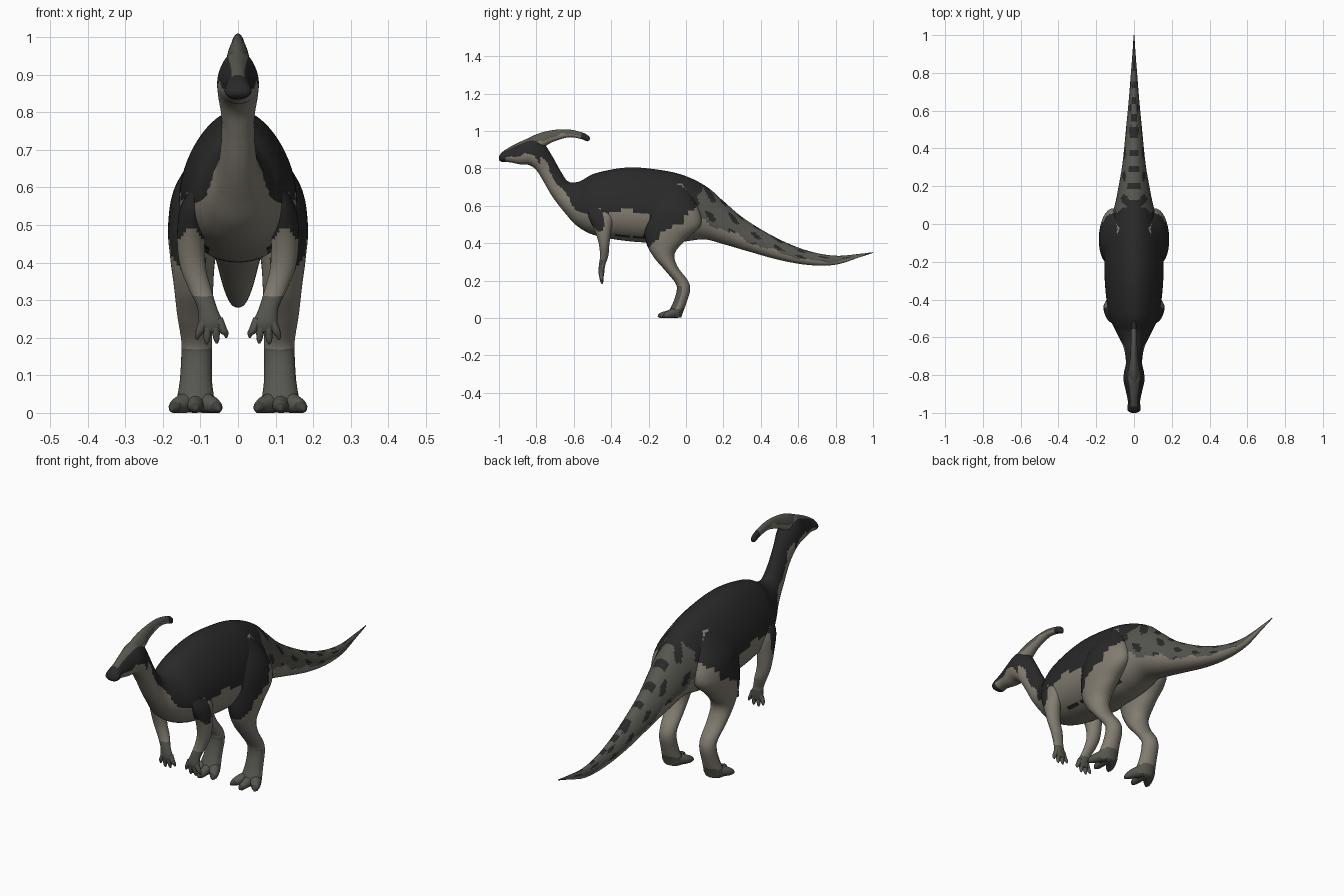
import bpy, bmesh, math
from mathutils import Vector

cube = bpy.data.objects.get("Cube")
if cube:
    bpy.data.objects.remove(cube)

DARK, MID, LIGHT, CLAW = range(4)


def material(name, rgb):
    m = bpy.data.materials.new(name)
    m.use_nodes = True
    m.diffuse_color = (*rgb, 1)
    m.node_tree.nodes["Principled BSDF"].inputs["Base Color"].default_value = (*rgb, 1)
    return m


MATS = [material("charcoal hide", (.022, .022, .022)),
        material("olive grey hide", (.095, .094, .08)),
        material("pale taupe hide", (.225, .205, .165)),
        material("dark claw", (.05, .05, .045))]


def curve_points(stations, steps):
    """Catmull-Rom interpolation through tuples of any length."""
    out, last = [], len(stations) - 1
    for i in range(last):
        a, b = stations[max(i - 1, 0)], stations[i]
        c, d = stations[i + 1], stations[min(i + 2, last)]
        for s in range(steps):
            t = s / steps
            out.append([q + .5 * t * (r - p + t * (2*p - 5*q + 4*r - v + t * (3*(q - r) + v - p)))
                        for p, q, r, v in zip(a, b, c, d)])
    return out + [list(stations[-1])]


def skin(name, rings, rule, mirror=False):
    """Bridge closed rings; rule(point, t) picks the colour, t runs 1 (top/front) to -1."""
    bm = bmesh.new()
    loops = [[bm.verts.new(p) for p in ring] for ring in rings]
    n = len(loops[0])
    for a, b in zip(loops, loops[1:]):
        for j in range(n):
            k = (j + 1) % n
            f = bm.faces.new((a[j], a[k], b[k], b[j]))
            f.material_index = rule(f.calc_center_median(), math.cos((j + .5) * math.tau / n))
    for end in (loops[0], loops[-1]):
        f = bm.faces.new(end)
        f.material_index = rule(f.calc_center_median(), 0)
    bmesh.ops.recalc_face_normals(bm, faces=bm.faces)
    for f in bm.faces:
        f.smooth = True
    me = bpy.data.meshes.new(name)
    bm.to_mesh(me)
    bm.free()
    for m in MATS:
        me.materials.append(m)
    ob = bpy.data.objects.new(name, me)
    bpy.context.collection.objects.link(ob)
    if mirror:
        ob.modifiers.new("other side", 'MIRROR').use_mirror_merge = False
    return ob


def loft(name, stations, rule, peak=0, sides=32, steps=8, mirror=False):
    """Stations: upper y, z, lower y, z, half width, centre x."""
    rings = []
    for ty, tz, by, bz, w, *x in curve_points(stations, steps):
        ring = []
        for j in range(sides):
            c, s = math.cos(j * math.tau / sides), math.sin(j * math.tau / sides)
            f = (1 + c) / 2
            ring.append(((x[0] if x else 0) + max(w, .001) * s * (1 - peak * c),
                         by + (ty - by) * f, max(bz + (tz - bz) * f, 0)))
        rings.append(ring)
    return skin(name, rings, rule, mirror)


def digit(name, path, rule):
    """Round mirrored tube through x, y, z, radius."""
    pts, rings = curve_points(path, 4), []
    for i, (x, y, z, r) in enumerate(pts):
        d = Vector(pts[min(i + 1, len(pts) - 1)][:3]) - Vector(pts[max(i - 1, 0)][:3])
        side = d.cross(Vector((.1, .3, 1)) if abs(d.z) < abs(d.y) else Vector((0, 1, 0))).normalized()
        up = side.cross(d).normalized()
        ring = []
        for j in range(12):
            a = j * math.tau / 12
            p = Vector((x, y, z)) + r * (side * math.cos(a) + up * math.sin(a))
            p.z = max(p.z, 0)
            ring.append(p)
        rings.append(ring)
    return skin(name, rings, rule, True)


# Colour rules
def wave(v, rate, size):
    return size * math.sin(v * rate) + size * .5 * math.sin(v * rate * 2.3 + 1)


def body_rule(p, t):
    y, z = p.y, p.z
    if y < -.78:                                   # face
        if y < -.965:
            return DARK
        if t < -.25 + wave(y, 50, .1):
            return LIGHT
        return MID if t > .75 else DARK
    if y < -.62:                                   # neck
        return DARK if t > .1 + wave(z, 40, .12) else LIGHT
    if y > .03 + (z - .55) * .45 + wave(z, 45, .015):   # rump and tail
        if t < -.3 + wave(y, 30, .12):
            return LIGHT
        bars = math.sin(y * 70) > .35 and t > .82
        spots = math.sin(y * 52 + 1) + math.sin(t * 8 + y * 14) > 1.15
        return DARK if bars or spots else MID
    if y < -.47:                                   # chest
        return LIGHT if t < -.1 - (y + .62) * 3.2 + wave(z, 50, .08) else DARK
    if y < -.2 and .44 + wave(y, 50, .007) < z < .575 + wave(y, 35, .014):
        return LIGHT                               # flank patch
    return LIGHT if t < -.88 else DARK


def crest_rule(p, t):
    if p.y > -.56:
        return DARK
    return MID if t > -.1 + wave(p.y, 45, .15) else LIGHT


def leg_rule(p, t):
    if p.z < .05 or (p.z < .17 and t > .1):
        return MID
    edge = .4 + (p.y + .19) * .75 + wave(p.y, 45, .015)
    if p.z > edge and p.x > .09:
        return DARK if p.y < .03 + (p.z - .55) * .45 else MID
    return LIGHT


def arm_rule(p, t):
    if p.z > .47 + wave(p.y, 60, .012) and p.y < -.44:
        return DARK
    return MID if p.z < .27 or (p.z < .31 and t > 0) else LIGHT


# Head, neck, trunk and tail in one skin
loft("body", [
    (-1.0, .862, -1.0, .845, .012), (-.985, .885, -.985, .835, .034),
    (-.94, .915, -.94, .832, .032), (-.88, .945, -.89, .822, .042),
    (-.82, .965, -.84, .818, .054), (-.765, .94, -.80, .79, .052),
    (-.715, .865, -.765, .735, .043), (-.67, .785, -.715, .65, .045),
    (-.63, .73, -.65, .565, .058), (-.57, .73, -.58, .49, .09),
    (-.48, .775, -.48, .44, .13), (-.3, .805, -.3, .41, .152),
    (-.1, .785, -.1, .4, .15), (.02, .75, 0, .41, .125),
    (.12, .695, .1, .42, .098), (.2, .625, .2, .395, .08),
    (.32, .525, .32, .36, .06), (.5, .42, .5, .31, .042),
    (.66, .357, .66, .283, .027), (.8, .333, .8, .285, .016),
    (.92, .342, .92, .322, .007), (1.0, .352, 1.0, .348, .002)],
    body_rule, peak=.2, sides=56, steps=12)

# Swept-back head crest
loft("crest", [
    (-.92, .92, -.9, .88, .015), (-.8, .982, -.79, .9, .03),
    (-.7, 1.006, -.71, .942, .02), (-.62, 1.007, -.625, .966, .016),
    (-.55, .99, -.557, .956, .014), (-.522, .974, -.53, .945, .012),
    (-.512, .962, -.516, .95, .004)], crest_rule, peak=.25)

# Hind legs
loft("hind_leg", [
    (-.13, .72, -.01, .72, .03, .06), (-.2, .61, .06, .6, .066, .1),
    (-.222, .5, .08, .5, .073, .113), (-.212, .4, .0, .42, .06, .12),
    (-.17, .322, -.06, .345, .052, .118), (-.108, .25, -.045, .275, .047, .115),
    (-.056, .185, .01, .2, .041, .11), (-.05, .145, .022, .15, .041, .11),
    (-.068, .085, .004, .085, .043, .112), (-.09, .035, -.018, .025, .05, .113),
    (-.09, .005, -.025, .002, .045, .113)], leg_rule, peak=-.05, mirror=True)

# Three spreading toes with claws on each foot
for label, dx, reach in (("inner", -.058, -.115), ("middle", 0, -.135), ("outer", .058, -.11)):
    x = .113
    digit(label + "_toe", [(x + dx * .3, -.05, .03, .03), (x + dx * .75, -.085, .021, .023),
                           (x + dx, reach, .013, .015), (x + dx * 1.1, reach - .015, .007, .003)],
          lambda p, t, r=reach: CLAW if p.y < r else MID)

# Arms
loft("arm", [
    (-.53, .6, -.42, .61, .02, .1), (-.52, .54, -.39, .55, .036, .118),
    (-.485, .46, -.4, .47, .037, .125), (-.465, .39, -.41, .39, .034, .12),
    (-.46, .33, -.415, .335, .03, .102), (-.466, .28, -.432, .28, .026, .082),
    (-.468, .24, -.437, .24, .032, .072), (-.46, .215, -.442, .215, .028, .07)],
    arm_rule, mirror=True)

# Four fingers on each hand
for label, dx, drop in (("thumb", -.038, .2), ("first", -.014, .185),
                        ("second", .012, .183), ("outer", .036, .195)):
    x = .071
    digit(label + "_finger", [(x + dx * .5, -.452, .25, .012), (x + dx * .8, -.453, .222, .011),
                              (x + dx, -.45, drop + .012, .008), (x + dx * 1.05, -.448, drop, .003)],
          lambda p, t: MID)

# Eyes
digit("eye", [(.036, -.855, .9, .004), (.04, -.855, .9, .009), (.046, -.855, .9, .003)],
      lambda p, t: CLAW)
